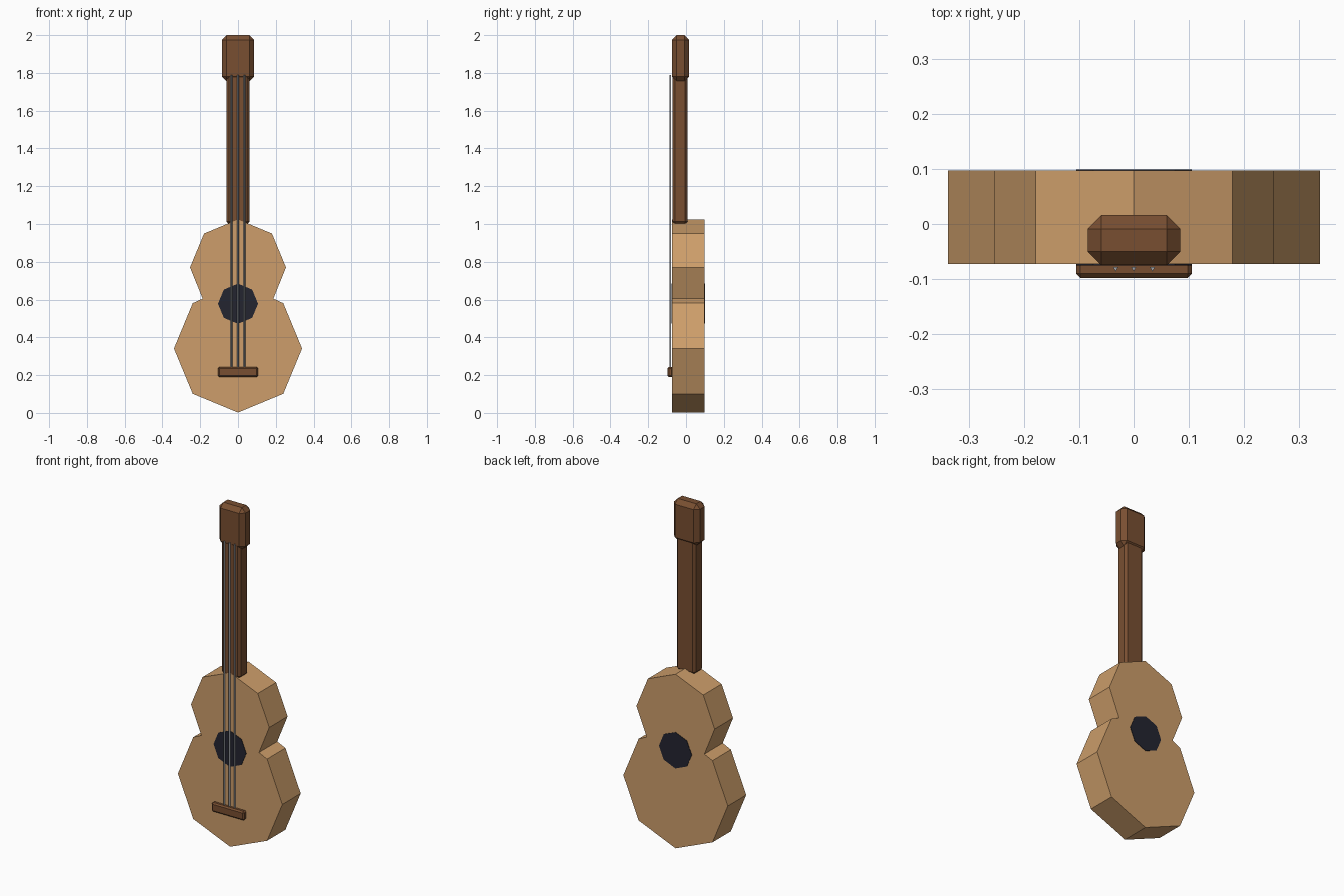
import bpy, bmesh, math
from mathutils import Matrix

cube = bpy.data.objects.get("Cube")
if cube:
    bpy.data.objects.remove(cube, do_unlink=True)


def material(name, rgb):
    m = bpy.data.materials.new(name)
    m.use_nodes = True
    m.diffuse_color = (*rgb, 1)
    m.node_tree.nodes["Principled BSDF"].inputs["Base Color"].default_value = (*rgb, 1)
    return m


PALE_WOOD = material("pale wood", (0.61, 0.34, 0.145))
DARK_WOOD = material("dark wood", (0.19, 0.078, 0.031))
BLACK = material("blue black", (0.017, 0.018, 0.03))
STEEL = material("string grey", (0.35, 0.37, 0.4))


def finish(name, bm, mat):
    bmesh.ops.recalc_face_normals(bm, faces=bm.faces)
    mesh = bpy.data.meshes.new(name)
    bm.to_mesh(mesh)
    bm.free()
    mesh.materials.append(mat)
    obj = bpy.data.objects.new(name, mesh)
    bpy.context.collection.objects.link(obj)
    return obj


def prism(name, outline, y0, y1, mat):
    """Extrude an (x, z) outline from y0 to y1."""
    bm = bmesh.new()
    face = bm.faces.new([bm.verts.new((x, y0, z)) for x, z in outline])
    back = bmesh.ops.extrude_face_region(bm, geom=[face])["geom"]
    bmesh.ops.translate(bm, vec=(0, y1 - y0, 0),
                        verts=[v for v in back if isinstance(v, bmesh.types.BMVert)])
    return finish(name, bm, mat)


def block(name, x, y, z, bevel, mat):
    """Chamfered box spanning the given (low, high) ranges."""
    spans = (x, y, z)
    bm = bmesh.new()
    bmesh.ops.create_cube(bm, size=1)
    bmesh.ops.scale(bm, vec=[b - a for a, b in spans], verts=bm.verts)
    bmesh.ops.translate(bm, vec=[(a + b) / 2 for a, b in spans], verts=bm.verts)
    bmesh.ops.bevel(bm, geom=bm.edges[:], offset=bevel, segments=1,
                    affect='EDGES', clamp_overlap=True)
    return finish(name, bm, mat)


def octagon(radius, height, steps=range(8)):
    """Octagon corners, counted from the bottom towards +x."""
    return [(radius * math.sin(i * math.pi / 4),
             height - radius * math.cos(i * math.pi / 4)) for i in steps]


# Body: two octagonal bouts joined at a narrow waist
waist = (0.187, 0.605)
right_half = (octagon(0.339, 0.341, range(4)) + [waist]
              + octagon(0.254, 0.77, range(2, 5)))
left_half = [(-x, z) for x, z in reversed(right_half[1:-1])]
prism("body", right_half + left_half, -0.073, 0.097, PALE_WOOD)

# Sound hole disc, showing on both faces
prism("sound_hole", octagon(0.106, 0.578), -0.0755, 0.0995, BLACK)

# Neck, head and bridge
block("neck", (-0.062, 0.062), (-0.0725, 0.009), (1.0, 1.8), 0.014, DARK_WOOD)
block("head", (-0.085, 0.085), (-0.075, 0.016), (1.755, 2.0), 0.025, DARK_WOOD)
block("bridge", (-0.106, 0.106), (-0.098, -0.068), (0.19, 0.243), 0.008, DARK_WOOD)

# Three-sided strings from the bridge to the head
for label, x in (("right", -0.034), ("middle", 0), ("left", 0.034)):
    low, high = 0.23, 1.79
    bm = bmesh.new()
    bmesh.ops.create_cone(bm, cap_ends=True, segments=3, radius1=0.0055,
                          radius2=0.0055, depth=high - low)
    # turn one corner towards the front
    tip = max(bm.verts, key=lambda v: v.co.xy.length).co
    turn = -math.pi / 2 - math.atan2(tip.y, tip.x)
    bmesh.ops.rotate(bm, matrix=Matrix.Rotation(turn, 3, 'Z'), verts=bm.verts)
    bmesh.ops.translate(bm, vec=(x, -0.081, (low + high) / 2), verts=bm.verts)
    finish(label + "_string", bm, STEEL)
